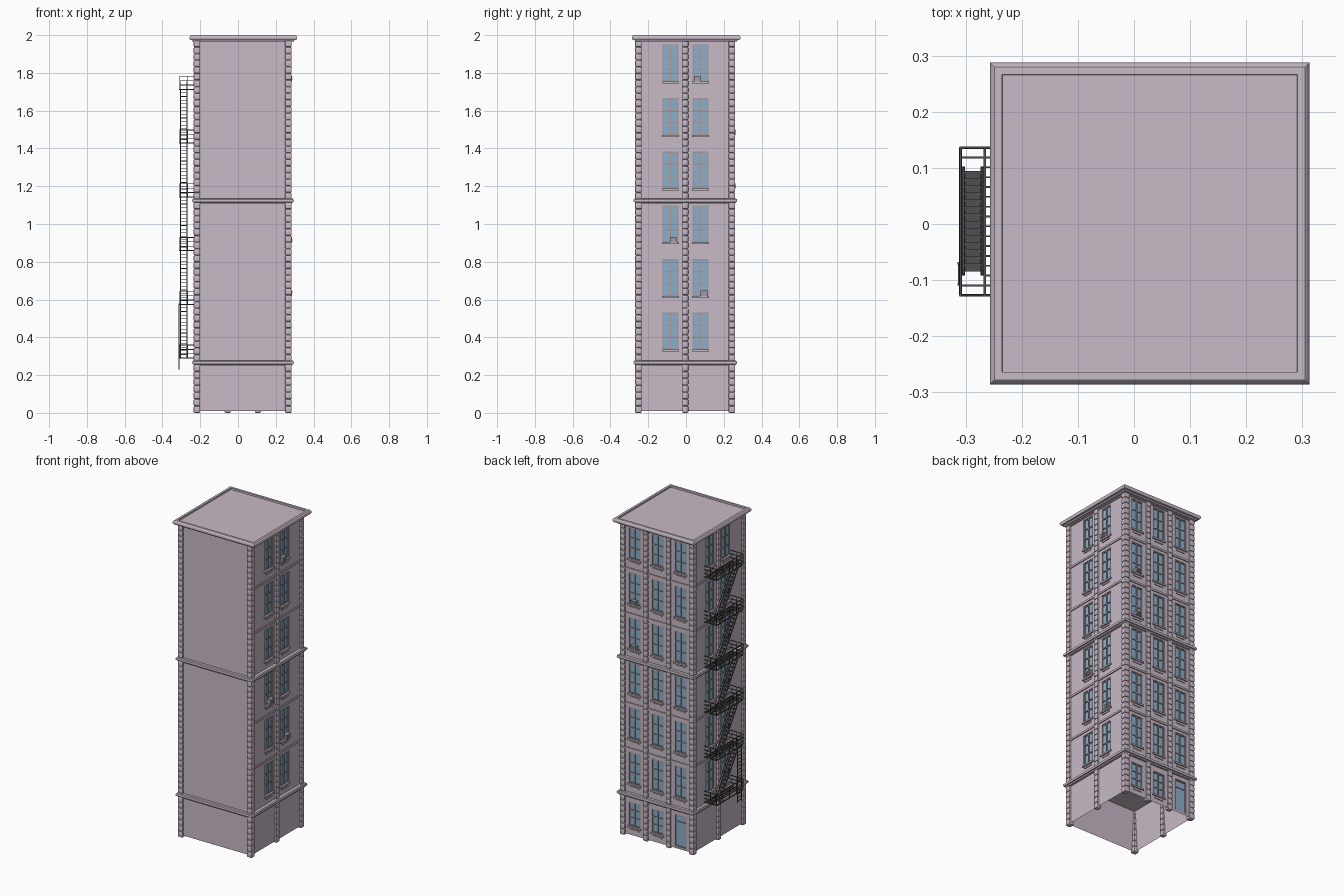
import bpy, bmesh, math
from mathutils import Vector, Matrix

if "Cube" in bpy.data.objects:
    bpy.data.objects.remove(bpy.data.objects["Cube"])

X0, X1, Y0, Y1 = -0.222, 0.272, -0.257, 0.249      # wall planes
FLOOR, BASE = 0.284, 0.27                          # storey height, first storey level


def material(name, rgb):
    m = bpy.data.materials.new(name)
    m.diffuse_color = (*rgb, 1)
    m.use_nodes = True
    m.node_tree.nodes["Principled BSDF"].inputs["Base Color"].default_value = m.diffuse_color
    return m


STONE = material("stone", (0.58, 0.49, 0.57))
GLASS = material("glass", (0.27, 0.43, 0.57))
METAL = material("dark_metal", (0.08, 0.08, 0.08))
TRIM = material("grey_trim", (0.36, 0.33, 0.36))


def box(bm, x0, x1, y0, y1, z0, z1):
    m = Matrix.Translation(((x0 + x1) / 2, (y0 + y1) / 2, (z0 + z1) / 2))
    m = m @ Matrix.Diagonal((abs(x1 - x0), abs(y1 - y0), abs(z1 - z0), 1))
    return bmesh.ops.create_cube(bm, size=1, matrix=m)["verts"]


def beam(bm, p, q, w=0.004):
    p, q = Vector(p), Vector(q)
    rot = (q - p).to_track_quat('Z', 'Y').to_matrix().to_4x4()
    m = Matrix.Translation((p + q) / 2) @ rot @ Matrix.Diagonal((w, w, (q - p).length, 1))
    bmesh.ops.create_cube(bm, size=1, matrix=m)


def wall_box(bm, side, u0, u1, d0, d1, z0, z1):
    """Box on a wall: u runs along the wall, d outward from it."""
    if side == 'right':
        box(bm, X1 + d0, X1 + d1, u0, u1, z0, z1)
    elif side == 'left':
        box(bm, X0 - d1, X0 - d0, u0, u1, z0, z1)
    else:
        box(bm, u0, u1, Y1 + d0, Y1 + d1, z0, z1)


def ring(bm, x0, x1, y0, y1, profile):
    """Sweep a closed (inset, z) profile round a rectangle."""
    loops = [[bm.verts.new(c) for c in ((x0 + d, y0 + d, z), (x1 - d, y0 + d, z),
                                        (x1 - d, y1 - d, z), (x0 + d, y1 - d, z))]
             for d, z in profile]
    for i, a in enumerate(loops):
        b = loops[(i + 1) % len(loops)]
        for k in range(4):
            bm.faces.new((a[k], a[(k + 1) % 4], b[(k + 1) % 4], b[k]))


def finish(name, bm, mat, bevel=0, smooth=False):
    bmesh.ops.recalc_face_normals(bm, faces=bm.faces)
    me = bpy.data.meshes.new(name)
    bm.to_mesh(me)
    bm.free()
    ob = bpy.data.objects.new(name, me)
    bpy.context.collection.objects.link(ob)
    me.materials.append(mat)
    bpy.ops.object.select_all(action='DESELECT')
    ob.select_set(True)
    bpy.context.view_layer.objects.active = ob
    if bevel:
        mod = ob.modifiers.new("bevel", 'BEVEL')
        mod.width, mod.segments = bevel, 2
        bpy.ops.object.modifier_apply(modifier="bevel")
    if smooth:
        bpy.ops.object.shade_smooth_by_angle(angle=math.radians(35))
    return ob


# Window list: side, centre, bottom, height
SIDE_U = (-0.082, 0.077)
BACK_U = (-0.136, 0.025, 0.186)
windows = []
for i in range(6):
    z = 0.335 + FLOOR * i
    windows += [(s, u, z, 0.196) for s in ('right', 'left') for u in SIDE_U]
    windows += [('back', u, z, 0.196) for u in BACK_U]
windows += [('back', u, 0.065, 0.15) for u in BACK_U[1:]]
DOOR = ('back', BACK_U[0], 0.02, 0.205)
HW = 0.042

# Building shell with a hollow, open ground floor
bm = bmesh.new()
box(bm, X0, X1, Y0, Y1, 0.01, 1.985)
bm.normal_update()
floor = min(bm.faces, key=lambda f: f.calc_center_median().z)
bmesh.ops.inset_region(bm, faces=[floor], thickness=0.02)
bmesh.ops.translate(bm, verts=floor.verts, vec=(0, 0, 0.255))
body = finish("building_walls", bm, STONE)

# Recess the openings
bm = bmesh.new()
for s, u, z, h in windows + [DOOR]:
    wall_box(bm, s, u - HW, u + HW, -0.01, 0.02, z, z + h)
cutter = finish("opening_cutter", bm, STONE)
cutter.hide_render = True
mod = body.modifiers.new("openings", 'BOOLEAN')
mod.operation, mod.solver, mod.object = 'DIFFERENCE', 'EXACT', cutter
bpy.context.view_layer.objects.active = body
bpy.ops.object.modifier_apply(modifier="openings")
bpy.data.objects.remove(cutter)

# Glass, window bars and sills
glass, bars, sills = bmesh.new(), bmesh.new(), bmesh.new()
for s, u, z, h in windows + [DOOR]:
    is_door = h > 0.2
    wall_box(glass, s, u - HW, u + HW, -0.012, -0.008, z, z + h)
    for du in (-HW + 0.003, HW - 0.003) + (() if is_door else (0,)):
        wall_box(bars, s, u + du - 0.003, u + du + 0.003, -0.009, -0.002, z, z + h)
    for t in ((0, 0.78, 1) if is_door else (0, 1 / 3, 2 / 3, 1)):
        c = z + 0.003 + t * (h - 0.006)
        wall_box(bars, s, u - HW, u + HW, -0.009, -0.003, c - 0.003, c + 0.003)
    if not is_door:
        wall_box(sills, s, u - 0.046, u + 0.046, -0.005, 0.008, z - 0.01, z)
        wall_box(sills, s, u - 0.03, u + 0.03, -0.005, 0.005, z - 0.026, z - 0.016)
finish("window_glass", glass, GLASS)
finish("window_bars", bars, TRIM)
finish("window_sills", sills, STONE)

# Air conditioners: side, centre, storey
bm = bmesh.new()
for s, u, i in (('right', 0.06, 5), ('right', -0.066, 2), ('right', 0.096, 1),
                ('back', 0.186, 4), ('back', 0.186, 3)):
    z = 0.335 + FLOOR * i
    wall_box(bm, s, u - 0.018, u + 0.018, -0.01, 0.014, z, z + 0.028)
    for k in range(4):
        c = z + 0.005 + k * 0.006
        wall_box(bm, s, u - 0.014, u + 0.014, 0.012, 0.0155, c - 0.001, c + 0.001)
finish("air_conditioners", bm, TRIM)

# Rusticated pilasters: corners and mid-wall
PX0, PX1, PY0, PY1, W = -0.235, 0.284, -0.27, 0.26, 0.035
feet = [(x, x + W, y, y + W) for x in (PX0, PX1 - W) for y in (PY0, PY1 - W)]
feet += [(x, x + 0.03, -0.019, 0.012) for x in (PX0, PX1 - 0.03)]
feet += [(c - 0.016, c + 0.016, PY1 - 0.03, PY1) for c in (-0.055, 0.105)]
bm = bmesh.new()
for z0, z1, n in ((0, 0.256, 7), (0.274, 1.114, 24), (1.132, 1.972, 24)):
    h = (z1 - z0) / n
    for f in feet:
        for k in range(n):
            box(bm, *f, z0 + k * h, z0 + (k + 1) * h)
finish("pilaster_blocks", bm, STONE, bevel=0.006, smooth=True)

# Thin storey strips between pilasters
bm = bmesh.new()
for i in (1, 2, 4, 5, 6):
    z = BASE + FLOOR * i - (0.008 if i == 6 else 0)
    for s in ('right', 'left'):
        wall_box(bm, s, Y0 + 0.01, Y1 - 0.01, -0.005, 0.006, z - 0.006, z + 0.006)
    wall_box(bm, 'back', X0 + 0.01, X1 - 0.01, -0.005, 0.006, z - 0.006, z + 0.006)
finish("storey_strips", bm, STONE)

# Two moulded bands and the roof cornice
bm = bmesh.new()
for z in (0.264, 1.122):
    ring(bm, -0.243, 0.296, -0.278, 0.271,
         [(0.03, z - 0.014), (0.01, z - 0.014), (0.008, z - 0.007), (0.002, z - 0.005), (0, z + 0.002),
          (0.002, z + 0.009), (0.007, z + 0.013), (0.03, z + 0.014)])
finish("stone_bands", bm, STONE, smooth=True)
bm = bmesh.new()
ring(bm, -0.257, 0.313, -0.286, 0.288,
     [(0.045, 1.966), (0.018, 1.966), (0.014, 1.973), (0.004, 1.975), (0, 1.982),
      (0, 1.99), (0.004, 1.997), (0.008, 2.0), (0.022, 2.0), (0.023, 1.985), (0.045, 1.985)])
finish("roof_cornice", bm, STONE, smooth=True)
bm = bmesh.new()
box(bm, -0.236, 0.292, -0.265, 0.267, 1.978, 1.99)
finish("roof", bm, STONE)

# Fire escape landings with slats and railings
OX, IX, A, B = -0.309, -0.224, -0.127, 0.136
landings, stairs = bmesh.new(), bmesh.new()
for i in range(6):
    z = 0.29 + 0.2846 * i
    for x in (OX, -0.266, -0.236):
        beam(landings, (x, A, z), (x, B, z), 0.005)
    for y in (A, B):
        beam(landings, (OX, y, z), (IX, y, z), 0.005)
    n = 15
    for k in range(1, n):
        y = A + (B - A) * k / n
        inner = -0.092 < y < 0.102
        beam(landings, (-0.266 if inner else OX, y, z), (IX, y, z), 0.003)
    for dz in (0.023, 0.046, 0.069):
        beam(landings, (OX, A, z + dz), (OX, B, z + dz), 0.0035)
        for y in (A, B):
            beam(landings, (OX, y, z + dz), (IX, y, z + dz), 0.0035)
    for y in (A, -0.061, 0.005, 0.07, B):
        beam(landings, (OX, y, z), (OX, y, z + 0.069))
    for y in (A, B):
        beam(landings, (-0.266, y, z), (-0.266, y, z + 0.069))
    # Flight up to the next landing
    if i < 5:
        for x in (-0.304, -0.271):
            beam(stairs, (x, 0.1, z), (x, -0.09, z + 0.2846), 0.005)
            beam(stairs, (x, 0.1, z + 0.04), (x, -0.09, z + 0.3246), 0.003)
            for t in (0.02, 0.5, 0.98):
                y, h = 0.1 - 0.19 * t, z + 0.2846 * t
                beam(stairs, (x, y, h), (x, y, h + 0.04), 0.003)
        for k in range(1, 15):
            y, h = 0.1 - 0.19 * k / 15, z + 0.2846 * k / 15
            box(stairs, -0.304, -0.271, y - 0.007, y + 0.007, h - 0.0015, h + 0.0015)
finish("fire_escape_landings", landings, METAL)
finish("fire_escape_stairs", stairs, METAL)

# Drop ladder on the lowest landing
bm = bmesh.new()
for y in (-0.108, -0.07):
    beam(bm, (-0.3125, y, 0.23), (-0.3125, y, 0.58), 0.004)
for k in range(16):
    z = 0.24 + k * 0.022
    beam(bm, (-0.3125, -0.108, z), (-0.3125, -0.07, z), 0.003)
finish("drop_ladder", bm, METAL)
